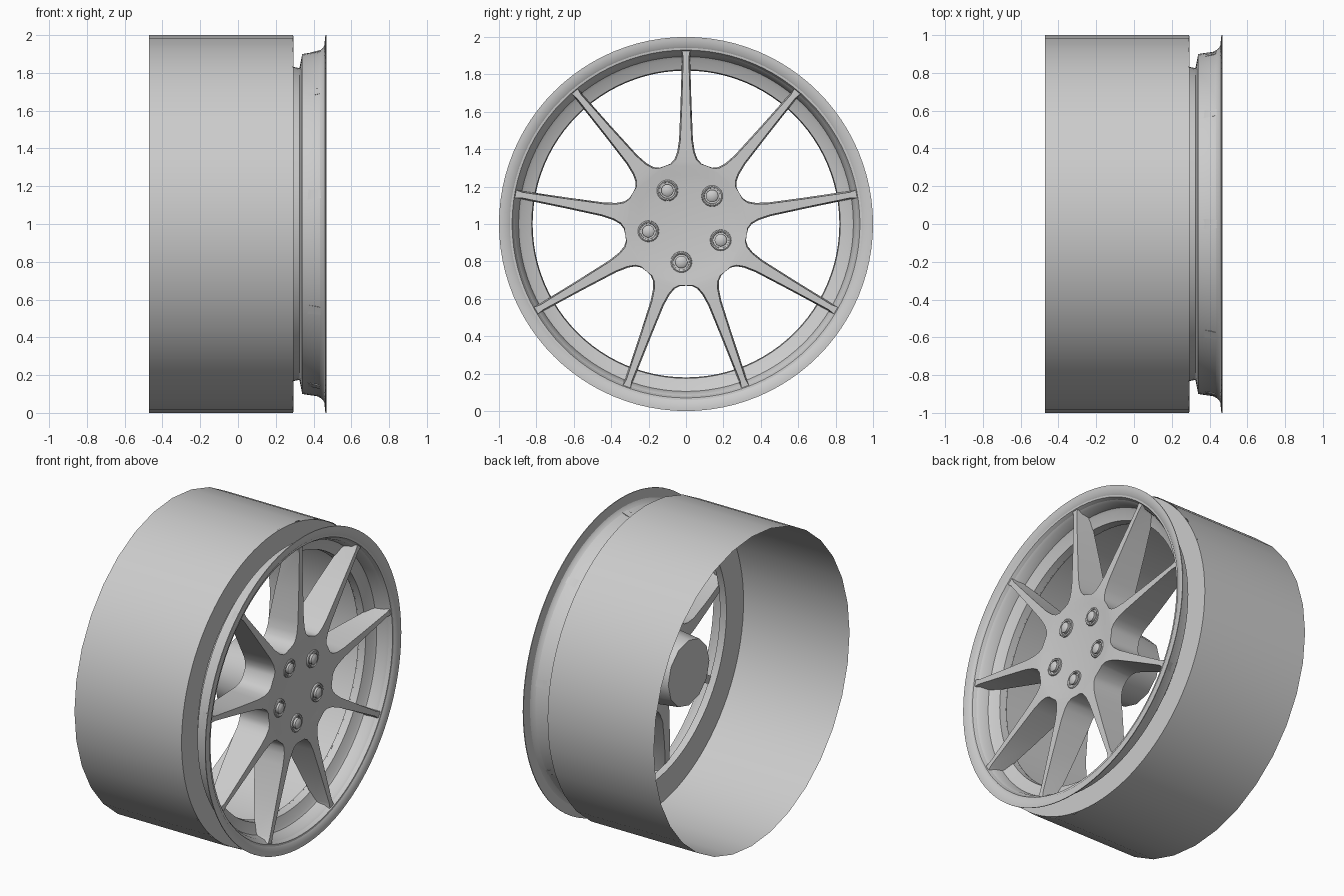
import bpy, bmesh, math
from math import cos, sin, tan, radians, tau

cube = bpy.data.objects.get("Cube")
if cube:
    bpy.data.objects.remove(cube, do_unlink=True)

metal = bpy.data.materials.new("satin grey")
metal.use_nodes = True
grey = (0.6, 0.6, 0.6, 1)
metal.diffuse_color = grey
metal.node_tree.nodes["Principled BSDF"].inputs["Base Color"].default_value = grey


def finish(name, bm, angle=35):
    """Weld, orient, shade and link a finished part."""
    bmesh.ops.remove_doubles(bm, verts=bm.verts, dist=0.0002)
    bmesh.ops.recalc_face_normals(bm, faces=bm.faces)
    mesh = bpy.data.meshes.new(name)
    bm.to_mesh(mesh)
    bm.free()
    mesh.materials.append(metal)
    ob = bpy.data.objects.new(name, mesh)
    bpy.context.collection.objects.link(ob)
    bpy.ops.object.select_all(action='DESELECT')
    ob.select_set(True)
    bpy.context.view_layer.objects.active = ob
    bpy.ops.object.shade_smooth_by_angle(angle=radians(angle))
    return ob


def lathe(name, profile, sides, closed=False, y=0, z=1, angle=35):
    """Revolve (x, radius) points around an axis parallel to x."""
    bm = bmesh.new()
    rings = []
    for k in range(sides):
        a = tau * k / sides
        rings.append([bm.verts.new((x, y + r * cos(a), z + r * sin(a)))
                      for x, r in profile])
    n = len(profile)
    for k in range(sides):
        p, q = rings[k], rings[(k + 1) % sides]
        for i in range(n if closed else n - 1):
            j = (i + 1) % n
            bm.faces.new((p[i], p[j], q[j], q[i]))
    return finish(name, bm, angle)


# Open barrel, a single thin sheet
lathe("barrel", [(-0.47, 1.0), (0.29, 1.0)], 32)

# Flat front shoulder of the barrel
lathe("barrel_shoulder", [(0.285, 0.995), (0.293, 0.995), (0.293, 0.82), (0.285, 0.82)],
      96, closed=True)

# Outer rim with groove, seat and flared lip
lathe("rim", [
    (0.29, 0.832), (0.325, 0.825), (0.34, 0.9), (0.42, 0.912), (0.455, 0.93),
    (0.461, 0.985), (0.463, 1.0), (0.468, 1.0), (0.468, 0.985), (0.463, 0.95),
    (0.445, 0.928), (0.42, 0.908), (0.365, 0.895), (0.355, 0.88),
    (0.335, 0.825), (0.29, 0.82)], 96, closed=True)

# Spoke stations: distance out, half width, front x, rear x
slope = tan(radians(20))
stations = [
    (0, 0, 0.43, 0.24), (0.2, 0.2 * slope, 0.432, 0.24),
    (0.26, 0.26 * slope, 0.44, 0.24), (0.31, 0.31 * slope, 0.447, 0.24),
    (0.322, 0.084, 0.448, 0.24), (0.345, 0.062, 0.449, 0.24),
    (0.385, 0.047, 0.45, 0.245), (0.45, 0.037, 0.45, 0.25),
    (0.65, 0.029, 0.45, 0.29), (0.89, 0.022, 0.45, 0.345),
    (0.925, 0.028, 0.45, 0.355)]
VALLEY = 3

# Nine spokes that join into a dished centre
bm = bmesh.new()
for k in range(9):
    a = radians(90 + 40 * k)
    rows = []
    for i, (u, w, front, rear) in enumerate(stations):
        draft = 0.007 if i > VALLEY else 0
        back_u = min(u, 0.9)
        row = []
        for x, d, v in ((front, u, w - draft), (front, u, draft - w),
                        (rear, back_u, -w), (rear, back_u, w)):
            row.append(bm.verts.new((x, d * cos(a) - v * sin(a),
                                     1 + d * sin(a) + v * cos(a))))
        rows.append(row)
    for i in range(len(rows) - 1):
        p, q = rows[i], rows[i + 1]
        for s in ((0, 2) if i < VALLEY else range(4)):
            t = (s + 1) % 4
            bm.faces.new((p[s], p[t], q[t], q[s]))
    bm.faces.new(rows[-1])
bmesh.ops.dissolve_degenerate(bm, edges=bm.edges, dist=0.0002)
finish("spokes", bm)

# Hub stub behind the spokes
lathe("hub", [(-0.02, 0), (-0.02, 0.21), (0.245, 0.24), (0.245, 0)], 12)

# Five wheel bolts with raised collars
for k in range(5):
    a = radians(47 + 72 * k)
    y, z = 0.205 * cos(a), 1 + 0.205 * sin(a)
    lathe(f"bolt_collar_{k + 1}", [
        (0.425, 0.058), (0.441, 0.056), (0.445, 0.05), (0.441, 0.043), (0.425, 0.04)],
        24, closed=True, y=y, z=z)
    lathe(f"bolt_{k + 1}", [
        (0.425, 0.033), (0.449, 0.033), (0.457, 0.022), (0.459, 0)], 16, y=y, z=z)
